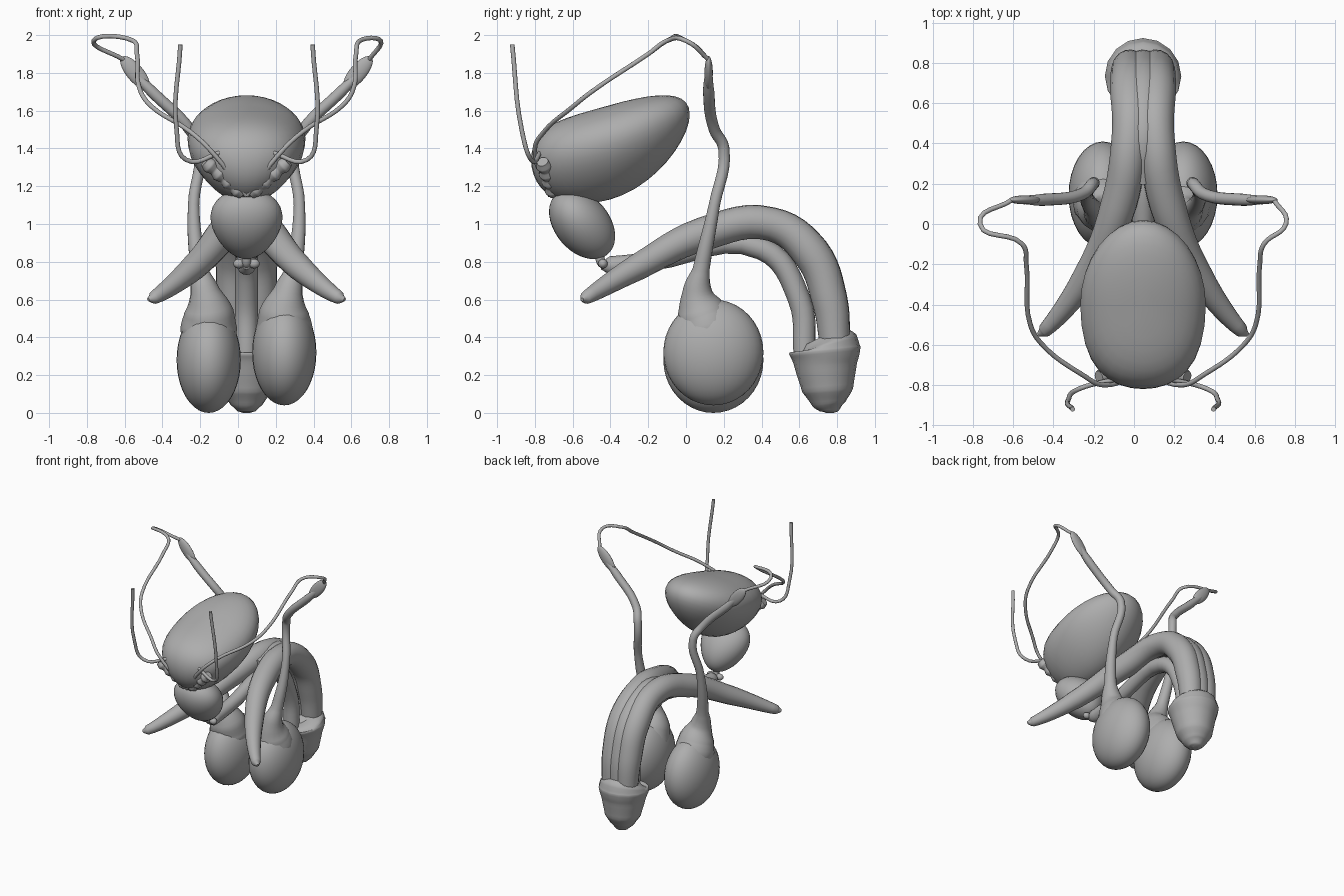
import bpy
import math
from mathutils import Vector

cube = bpy.data.objects.get("Cube")
if cube:
    bpy.data.objects.remove(cube, do_unlink=True)

MIRROR_X = 0.045  # x of the plane the pairs are mirrored about

grey = bpy.data.materials.new("plain_grey")
grey.use_nodes = True
shade = [0.42] * 3 + [1]
grey.diffuse_color = shade
grey.node_tree.nodes["Principled BSDF"].inputs["Base Color"].default_value = shade


def finish(name):
    """Name, colour and smooth the active object."""
    part = bpy.context.object
    part.name = name
    part.data.materials.clear()
    part.data.materials.append(grey)
    bpy.ops.object.shade_smooth()


def blob(name, centre, radii, side=1, flare=0, slant=0, bend=0, blunt=0, turn=(0, 0, 0)):
    """Ellipsoid, flared in width towards its top, slanted and bent along its depth,
    with an optional blunter front end."""
    x, y, z = centre
    bpy.ops.mesh.primitive_uv_sphere_add(segments=32, ring_count=20)
    part = bpy.context.object
    for vert in part.data.vertices:
        across, along, up = vert.co
        if along < 0:
            along *= 1 + blunt * (1 + along)
        vert.co = (across * radii[0] * (1 + flare * up),
                   along * radii[1],
                   up * radii[2] + slant * along + bend * along ** 2)
    part.location = (MIRROR_X + side * x, y, z)
    part.rotation_euler = turn
    finish(name)


def tube(name, points, side=1, radius=None):
    """Round tube through points; without a fixed radius, each point ends with its own."""
    curve = bpy.data.curves.new(name, "CURVE")
    curve.dimensions = "3D"
    curve.bevel_depth = 1
    curve.bevel_resolution = 6
    curve.resolution_u = 6
    curve.use_fill_caps = True
    line = curve.splines.new("BEZIER")
    line.radius_interpolation = "LINEAR"
    line.bezier_points.add(len(points) - 1)
    for knot, (x, y, z, *own) in zip(line.bezier_points, points):
        knot.co = (MIRROR_X + side * x, y, z)
        knot.handle_left_type = knot.handle_right_type = "AUTO"
        knot.radius = radius or own[0]
    part = bpy.data.objects.new(name, curve)
    bpy.context.collection.objects.link(part)
    bpy.ops.object.select_all(action="DESELECT")
    part.select_set(True)
    bpy.context.view_layer.objects.active = part
    bpy.ops.object.convert(target="MESH")
    finish(name)


# Bladder and the gland below it
blob("bladder", (0, -.4, 1.38), (.3, .42, .25), flare=.3, slant=.12, bend=.08, blunt=.4)
blob("prostate", (0, -.55, 1), (.185, .145, .21), flare=.25, turn=(.7, 0, 0))

# Central tube and its link to the gland
tube("lower_shaft", [(0, -.45, .78, .02), (0, -.4, .78, .05), (0, -.2, .8, .05),
                     (0, .4, .87, .06), (0, .6, .6, .06), (0, .63, .3, .06)])
tube("urethra", [(0, -.43, .9), (0, -.45, .8), (0, -.4, .78)], radius=.025)

# Filling between the upper shaft halves
tube("shaft_core", [(0, .2, .98, .05), (0, .45, 1, .085), (0, .66, .85, .1),
                    (0, .76, .6, .095), (0, .79, .35, .08)])

# Flared tip of the shaft
tube("shaft_tip", [(0, .71, .4, .1), (0, .73, .36, .18), (0, .735, .33, .19),
                   (0, .74, .25, .165), (0, .75, .12, .135), (0, .755, .05, .09),
                   (0, .76, .01, .05), (0, .76, 0, .02)])

for side, label in ((1, "left_"), (-1, "right_")):
    # Upper shaft halves, parting into two legs
    tube(label + "upper_shaft", [(.52, -.55, .6, .01), (.49, -.53, .61, .035),
                                 (.28, -.26, .77, .07), (.12, .1, .95, .09),
                                 (.065, .45, 1, .09), (.065, .66, .85, .1),
                                 (.065, .76, .6, .095), (.065, .79, .35, .08)], side)

    # Testis, its cord and the flat leaf at the cord's end
    blob(label + "testis", (.2, .145, .3 + .02 * side), (.17, .265, .28), side)
    tube(label + "cord", [(.2, .13, .35, .14), (.2, .11, .45, .15), (.2, .08, .54, .13),
                          (.22, .06, .64, .08), (.25, .08, .76, .045),
                          (.28, .15, 1.1, .03), (.25, .2, 1.4, .03),
                          (.3, .15, 1.5, .03), (.5, .12, 1.7, .03),
                          (.6, .12, 1.8, .02)], side)
    blob(label + "leaf", (.59, .12, 1.8), (.045, .022, .11), side,
         turn=(0, .7 * side, 0))

    # Long duct from the leaf round to the bladder; the right one reaches further out
    reach = .76 - .05 * side
    tube(label + "duct", [(.65, .12, 1.87), (reach, 0, 1.97), (.6, -.1, 1.97),
                          (.58, -.2, 1.9), (.56, -.5, 1.7), (.5, -.6, 1.62),
                          (.3, -.75, 1.49), (.2, -.8, 1.4), (0, -.72, 1.15)],
         side, radius=.012)

    # Ureter
    tube(label + "ureter", [(.35, -.92, 1.95), (.37, -.87, 1.5), (.32, -.82, 1.34),
                            (.13, -.77, 1.38)], side, radius=.012)

    # Lumpy vesicle along the bladder's lower edge
    outer, inner = Vector((.22, -.76, 1.33)), Vector((.02, -.7, 1.16))
    count = 8
    tube(label + "vesicle",
         [(*outer.lerp(inner, k / count), .036 - .006 * math.cos(math.pi * k))
          for k in range(count + 1)], side)

    # Small round gland beside the urethra
    blob(label + "small_gland", (.04, -.44, .79), (.03, .025, .025), side)
